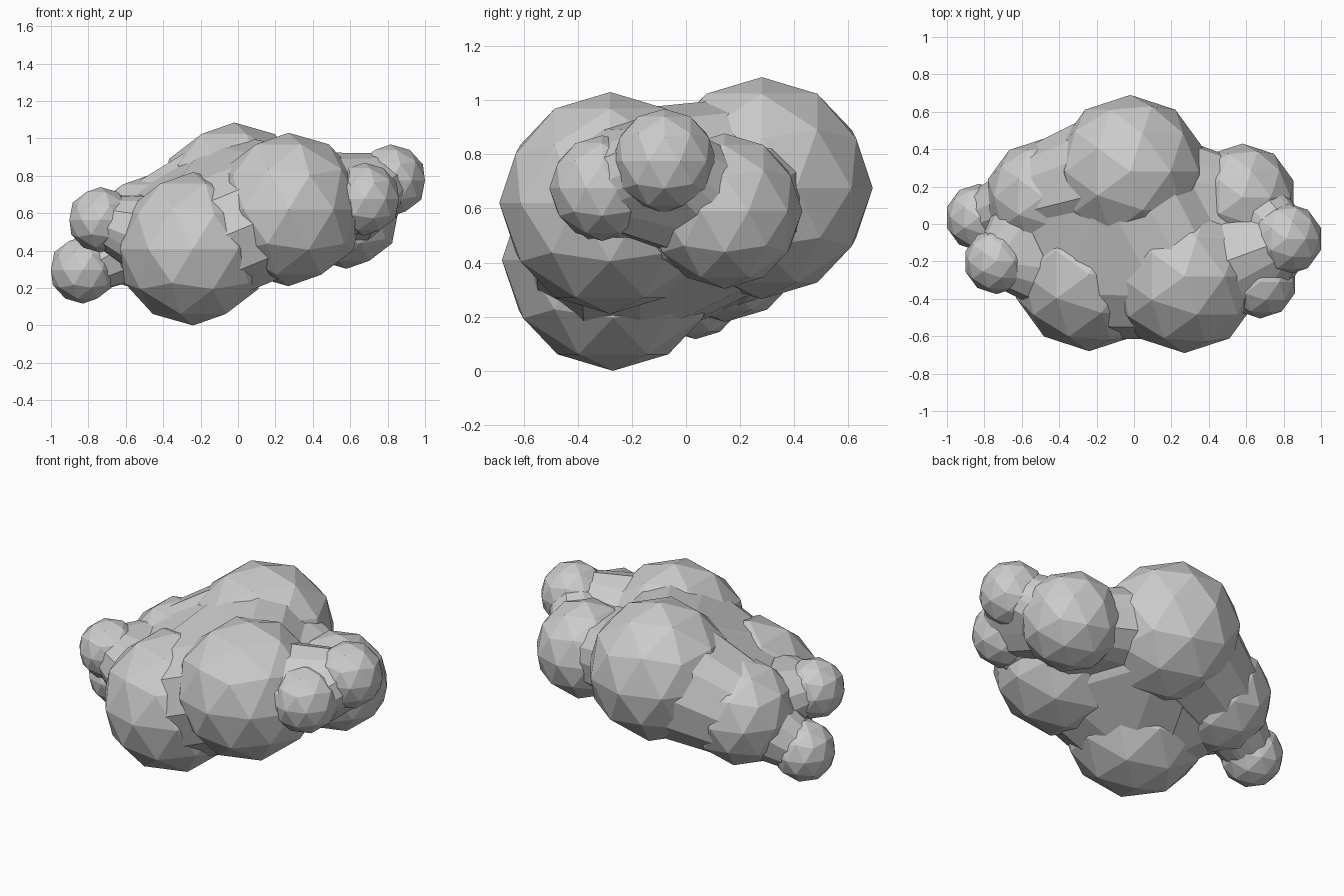
import bpy, bmesh
from mathutils import Matrix, Vector

if "Cube" in bpy.data.objects:
    bpy.data.objects.remove(bpy.data.objects["Cube"])

# Faceted balls of the cloud: x, y, z, radius
PUFFS = {
    "large_back_puff": (-0.02, 0.28, 0.675, 0.41),
    "large_front_left_puff": (-0.24, -0.27, 0.41, 0.41),
    "large_front_right_puff": (0.27, -0.28, 0.62, 0.41),
    "medium_left_puff": (-0.485, 0.145, 0.49, 0.31),
    "medium_right_puff": (0.58, 0.143, 0.59, 0.287),
    "small_left_upper_puff": (-0.735, -0.20, 0.565, 0.175),
    "small_left_lower_puff": (-0.829, 0.035, 0.297, 0.18),
    "small_right_upper_puff": (0.816, -0.08, 0.775, 0.193),
    "small_right_front_puff": (0.675, -0.31, 0.675, 0.195),
}

# Infill between neighbouring balls: member balls and how far it shrinks
FILLS = {
    "centre_infill": (("large_back_puff", "large_front_left_puff", "large_front_right_puff"), 0.83),
    "left_infill": (("large_back_puff", "large_front_left_puff", "medium_left_puff"), 0.82),
    "back_left_infill": (("large_back_puff", "medium_left_puff"), 0.9),
    "right_infill": (("large_back_puff", "large_front_right_puff", "medium_right_puff"), 0.66),
    "left_tip_infill": (("medium_left_puff", "small_left_upper_puff", "large_front_left_puff"), 0.7),
    "left_low_tip_infill": (("medium_left_puff", "small_left_lower_puff"), 0.75),
    "right_tip_infill": (("medium_right_puff", "small_right_upper_puff", "small_right_front_puff"), 0.75),
    "right_front_infill": (("large_front_right_puff", "small_right_front_puff", "small_right_upper_puff"), 0.75),
}


def add_ball(bm, name, scale=1.0):
    x, y, z, r = PUFFS[name]
    bmesh.ops.create_icosphere(bm, subdivisions=2, radius=r * scale,
                               matrix=Matrix.Translation(Vector((x, y, z))))


def finish(bm, name):
    mesh = bpy.data.meshes.new(name)
    bmesh.ops.recalc_face_normals(bm, faces=bm.faces)
    bm.to_mesh(mesh)
    bm.free()
    bpy.context.collection.objects.link(bpy.data.objects.new(name, mesh))


# Balls
for name in PUFFS:
    bm = bmesh.new()
    add_ball(bm, name)
    finish(bm, name)

# Faceted webs filling the creases
for name, (members, scale) in FILLS.items():
    points = bmesh.new()
    for m in members:
        add_ball(points, m, scale)
    bm = bmesh.new()
    for v in points.verts:
        bm.verts.new(v.co)
    points.free()
    bmesh.ops.convex_hull(bm, input=bm.verts)
    loose = [v for v in bm.verts if not v.link_faces]
    bmesh.ops.delete(bm, geom=loose, context='VERTS')
    finish(bm, name)
